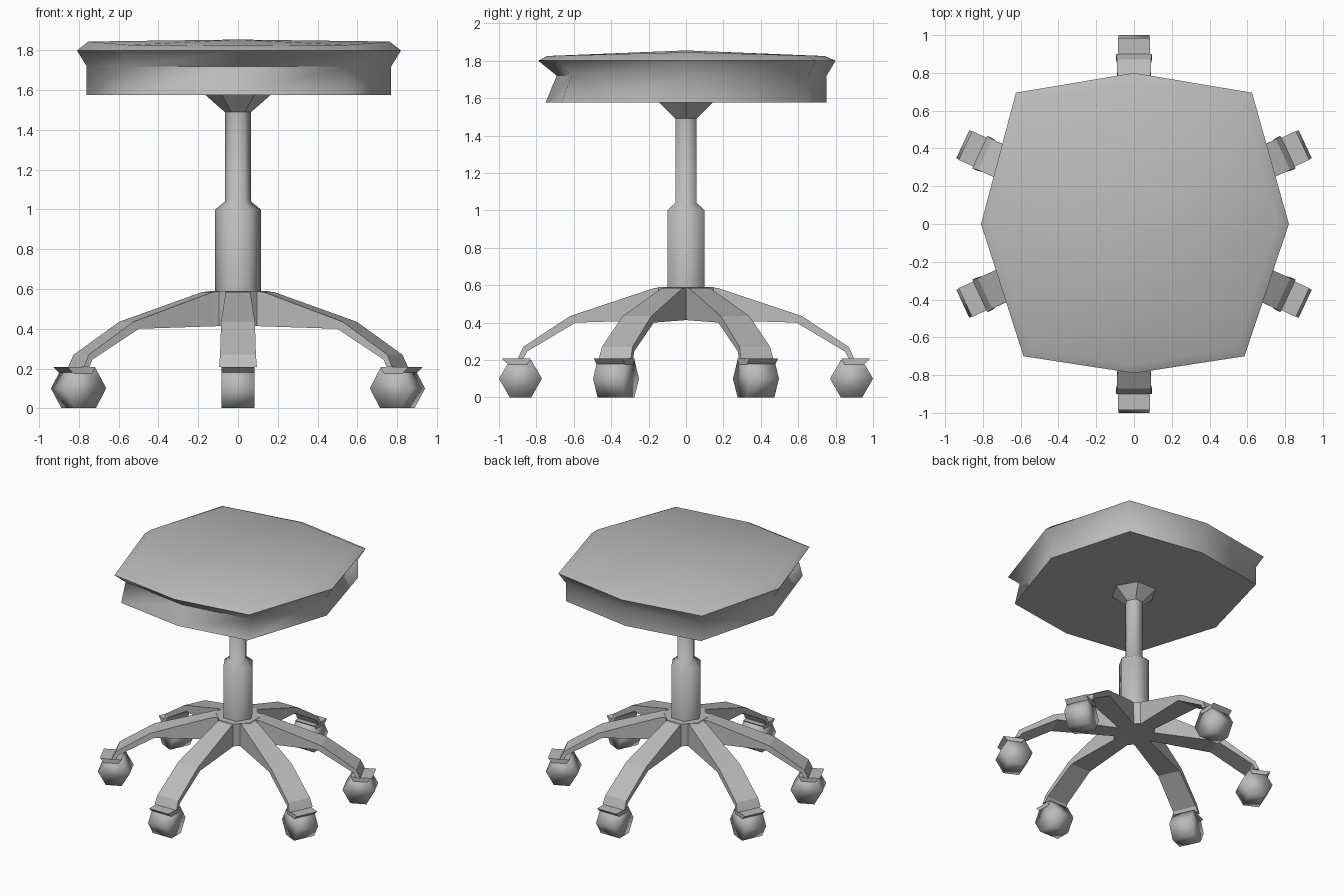
import bpy, bmesh
from math import sin, cos, radians, tau
from mathutils import Matrix

if "Cube" in bpy.data.objects:
    bpy.data.objects.remove(bpy.data.objects["Cube"])

grey = bpy.data.materials.new("mid_grey")
grey.use_nodes = True
grey.diffuse_color = (0.5, 0.5, 0.5, 1)
for node in grey.node_tree.nodes:
    if node.type == 'BSDF_PRINCIPLED':
        node.inputs["Base Color"].default_value = (0.5, 0.5, 0.5, 1)


def loft(name, rings, smooth=None, turn=0, peak=None):
    """Bridge equal rings of points, cap both ends; peak makes the last cap a fan."""
    bm = bmesh.new()
    loops = [[bm.verts.new(p) for p in ring] for ring in rings]
    n = len(loops[0])
    for a, b in zip(loops, loops[1:]):
        for i in range(n):
            j = (i + 1) % n
            bm.faces.new((a[i], a[j], b[j], b[i]))
    bm.faces.new(loops[0])
    if peak:
        top = bm.verts.new(peak)
        for i in range(n):
            bm.faces.new((loops[-1][i], loops[-1][(i + 1) % n], top))
    else:
        bm.faces.new(loops[-1])
    bmesh.ops.recalc_face_normals(bm, faces=bm.faces[:])
    bm.transform(Matrix.Rotation(radians(turn), 4, 'Z'))
    mesh = bpy.data.meshes.new(name)
    bm.to_mesh(mesh)
    bm.free()
    mesh.materials.append(grey)
    if smooth:
        for p in mesh.polygons:
            p.use_smooth = True
        mesh.set_sharp_from_angle(angle=radians(smooth))
    obj = bpy.data.objects.new(name, mesh)
    bpy.context.collection.objects.link(obj)
    return obj


def polygon(sides, radius, z, phase=0.0):
    angles = [tau * (i + phase) / sides for i in range(sides)]
    return [(radius * cos(a), radius * sin(a), z) for a in angles]


def bar(name, stations, turn):
    """Four-sided bar along +x: (top x, top z, bottom x, bottom z, half width)."""
    rings = [[(xt, -w, zt), (xt, w, zt), (xb, w, zb), (xb, -w, zb)]
             for xt, zt, xb, zb, w in stations]
    return loft(name, rings, turn=turn)


# Seat cushion: eight-sided outline with an undercut front and a crowned top
outline = [(0.82, 0), (0.625, 0.695), (0, 0.8), (-0.625, 0.695),
           (-0.81, 0), (-0.585, -0.7), (0, -0.79), (0.585, -0.7)]


def seat_ring(side, front, z, droop=0.0):
    return [(x * side, y * (front if y < 0 else side), z - droop * abs(y))
            for x, y in outline]


loft("seat_cushion", [seat_ring(0.94, 0.95, 1.577),
                      seat_ring(0.94, 0.875, 1.72),
                      seat_ring(1.0, 1.0, 1.80),
                      seat_ring(0.93, 0.94, 1.845, 0.025)],
     smooth=70, peak=(0, 0, 1.855))

# Seat bracket and gas-lift column
loft("seat_bracket", [polygon(6, 0.066, 1.49), polygon(6, 0.165, 1.577)])
loft("column", [polygon(6, 0.115, 0.58), polygon(6, 0.115, 1.0),
                polygon(6, 0.066, 1.04), polygon(6, 0.066, 1.5)], smooth=65)

# Base hub
loft("base_hub", [polygon(8, 0.16, 0.415, 0.5), polygon(8, 0.16, 0.59, 0.5)])

# Six legs, each with a fender and a six-sided castor
leg = [(0.10, 0.59, 0.08, 0.415, 0.06), (0.17, 0.585, 0.17, 0.412, 0.062),
       (0.62, 0.435, 0.59, 0.40, 0.085), (0.87, 0.27, 0.85, 0.245, 0.09),
       (0.90, 0.207, 0.87, 0.207, 0.095)]
fender = [(0.83, 0.207, 0.85, 0.175, 0.084), (0.985, 0.207, 0.95, 0.175, 0.084)]
hexagon = polygon(6, 0.115, 0)

for i, turn in enumerate((-90, -25, 25, 90, 155, 205), 1):
    bar(f"leg_{i}", leg, turn)
    bar(f"fender_{i}", fender, turn)
    wheel = [[(0.885 + x, side * 0.082, 0.1 + z) for x, z, _ in hexagon]
             for side in (-1, 1)]
    loft(f"castor_{i}", wheel, smooth=100, turn=turn)
